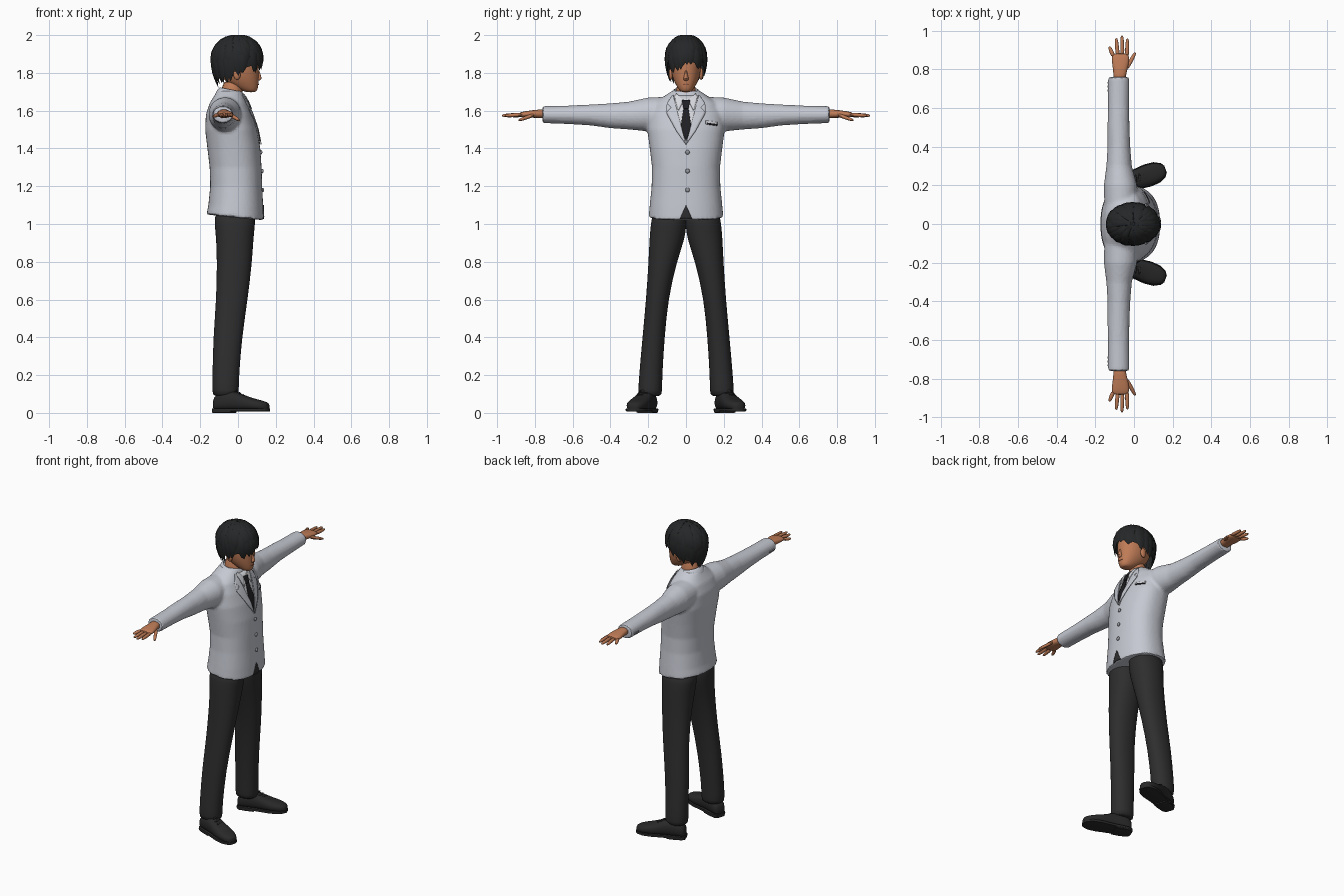
import bpy, bmesh, math, random
from math import sin, cos, pi
from mathutils import Vector as V
from mathutils.bvhtree import BVHTree

random.seed(4)
if "Cube" in bpy.data.objects:
    bpy.data.objects.remove(bpy.data.objects["Cube"])
parts = []


def material(name, r, g, b):
    m = bpy.data.materials.new(name)
    m.use_nodes = True
    m.diffuse_color = (r, g, b, 1)
    m.node_tree.nodes["Principled BSDF"].inputs["Base Color"].default_value = (r, g, b, 1)
    return m


JACKET = material("pale grey cloth", .56, .58, .64)
SHIRT = material("white shirt", .68, .69, .73)
TROUSERS = material("charcoal cloth", .027, .027, .028)
DARK = material("black tie", .014, .014, .017)
HAIR = material("black hair", .019, .02, .021)
SHOE = material("black leather", .022, .022, .022)
SKIN = material("warm skin", .52, .2, .095)
LIP = material("lip", .36, .12, .065)
BUTTON = material("grey button", .3, .31, .34)


def finish(name, bm, mat, sub=0):
    bmesh.ops.recalc_face_normals(bm, faces=bm.faces)
    me = bpy.data.meshes.new(name)
    bm.to_mesh(me)
    bm.free()
    me.materials.append(mat)
    ob = bpy.data.objects.new(name, me)
    bpy.context.collection.objects.link(ob)
    if sub:
        ob.modifiers.new("smooth", "SUBSURF").levels = sub
        ob.modifiers["smooth"].render_levels = sub
    parts.append(ob)
    return ob


def loft(bm, rings, n=20, p=2.0):
    """Skin rings of (centre, axis a, axis b) with superellipse sections."""
    def pw(c):
        return math.copysign(abs(c) ** (2 / p), c)
    loops = [[bm.verts.new(V(c) + V(a) * pw(cos(2 * pi * i / n)) + V(b) * pw(sin(2 * pi * i / n)))
              for i in range(n)] for c, a, b in rings]
    for lo, hi in zip(loops, loops[1:]):
        for i in range(n):
            bm.faces.new((lo[i], lo[i - 1], hi[i - 1], hi[i]))
    bm.faces.new(loops[0])
    bm.faces.new(loops[-1])


def upright(rows, tilt=0):
    """Rows of (z, back x, front x, half width) to horizontal rings."""
    return [(((b + f) / 2, 0, z), ((f - b) / 2, 0, -tilt * (f - b) / 2), (0, w, 0)) for z, b, f, w in rows]


def sideways(rows, s):
    """Rows of (y, x, z, x radius, z radius) to rings along an arm."""
    return [((x, s * y, z), (rx, 0, 0), (0, 0, rz)) for y, x, z, rx, rz in rows]


def ball(name, loc, size, mat):
    bm = bmesh.new()
    bmesh.ops.create_uvsphere(bm, u_segments=14, v_segments=10, radius=1)
    for v in bm.verts:
        v.co = V(loc) + V(a * b for a, b in zip(v.co, size))
    return finish(name, bm, mat)


# Jacket: body and sleeves fused into one skin
bm = bmesh.new()
hem = upright([(1.035, -.167, .136, .198)], .1)
loft(bm, hem + upright([
    (1.10, -.157, .133, .192), (1.2, -.147, .128, .182), (1.3, -.15, .125, .18),
    (1.4, -.162, .118, .192), (1.5, -.174, .1, .205), (1.58, -.17, .074, .2),
    (1.64, -.15, .05, .17), (1.68, -.125, .033, .11), (1.705, -.11, .02, .075)]), 48, 2.3)
for s in (1, -1):
    loft(bm, sideways([
        (.06, -.065, 1.585, .088, .09), (.2, -.07, 1.58, .086, .09), (.3, -.077, 1.574, .066, .074),
        (.4, -.078, 1.573, .059, .066), (.5, -.08, 1.577, .057, .056), (.62, -.08, 1.578, .055, .049),
        (.76, -.08, 1.579, .055, .045)], s), 28)
jacket = finish("jacket", bm, JACKET)
mod = jacket.modifiers.new("fuse", "REMESH")
mod.mode, mod.voxel_size = "VOXEL", .009
mod = jacket.modifiers.new("soften", "SMOOTH")
mod.factor, mod.iterations = .5, 6
bpy.context.view_layer.update()
surface = BVHTree.FromObject(jacket, bpy.context.evaluated_depsgraph_get())


def plate(name, outline, mat, lift, tree=surface):
    """Thin panel of (y, z) points draped on the front of a surface."""
    bm = bmesh.new()
    bm.faces.new([bm.verts.new((1, y, z)) for y, z in outline])
    bmesh.ops.triangulate(bm, faces=bm.faces)
    bmesh.ops.subdivide_edges(bm, edges=bm.edges, cuts=5, use_grid_fill=True)
    for v in bm.verts:
        hit = tree.ray_cast(v.co, V((-1, 0, 0)))[0] or tree.find_nearest(V((.05, v.co.y, v.co.z)))[0]
        v.co.x = hit.x + lift
    ob = finish(name, bm, mat)
    sol = ob.modifiers.new("thickness", "SOLIDIFY")
    sol.thickness, sol.offset = .004, 0
    return ob


# Shirt front, tie, lapels, hem gap and pocket
plate("shirt_front", [(-.065, 1.68), (-.045, 1.58), (0, 1.42), (.045, 1.58), (.065, 1.68)], SHIRT, .002)
plate("tie_blade", [(-.012, 1.62), (-.03, 1.5), (0, 1.44), (.03, 1.5), (.012, 1.62)], DARK, .006)
plate("tie_knot", [(-.022, 1.655), (-.013, 1.61), (.013, 1.61), (.022, 1.655)], DARK, .01)
for s, side in ((1, "left"), (-1, "right")):
    shape = [(.068, 1.685), (.042, 1.58), (0, 1.42), (.05, 1.49), (.105, 1.59), (.078, 1.615), (.1, 1.64)]
    plate(side + "_lapel", [(s * y, z) for y, z in shape], JACKET, .009)
    plate(side + "_shirt_collar", [(s * y, z) for y, z in
          [(.012, 1.655), (.04, 1.6), (.062, 1.675), (.05, 1.69)]], SHIRT, .008)
plate("hem_gap", [(-.033, 1.026), (0, 1.1), (.033, 1.026)], TROUSERS, .002)
plate("pocket_square", [(.105, 1.53), (.165, 1.522), (.165, 1.54), (.105, 1.548)], SHIRT, .003)
plate("pocket_line", [(.11, 1.528), (.165, 1.52), (.165, 1.528), (.11, 1.536)], DARK, .005)
for i, z in enumerate((1.38, 1.28, 1.18)):
    x = surface.ray_cast(V((1, .008, z)), V((-1, 0, 0)))[0].x
    ball(f"front_button_{i + 1}", (x + .003, .008, z), (.007, .012, .012), BUTTON)

# Turned-down collar around the neck
bm = bmesh.new()
rings = []
for i in range(17):
    a = (i / 8 - 1) * 2.1
    out = V((-cos(a), sin(a), 0))
    centre = V((-.035 - .072 * cos(a), .076 * sin(a), 1.702 - .012 * (1 - cos(a))))
    rings.append((centre, out * .014 + V((0, 0, -.022)), out * .006 + V((0, 0, .004))))
loft(bm, rings, 10)
finish("jacket_collar", bm, JACKET, 1)

for s, side in ((1, "left"), (-1, "right")):
    # Trouser leg
    bm = bmesh.new()
    rows = [(1.08, -.015, .088, .11, .09), (1.0, -.017, .092, .109, .095), (.93, -.017, .098, .1, .096),
            (.8, -.018, .124, .094, .075), (.6, -.032, .153, .084, .059), (.4, -.055, .172, .077, .059),
            (.2, -.065, .187, .071, .062), (.11, -.066, .19, .071, .064), (.085, -.066, .19, .067, .06)]
    loft(bm, [((x, s * y, z), (rx, 0, 0), (0, s * ry, 0)) for z, x, y, rx, ry in rows], 20, 2.2)
    finish(side + "_trouser_leg", bm, TROUSERS, 1)

    # Shoe upper, sole and heel, turned outwards
    ahead, across = V((cos(.33), s * sin(.33), 0)), V((-s * sin(.33), cos(.33), 0))
    heel = V((-.128, s * .183, 0))
    bm = bmesh.new()
    rows = [(0, .028, .06), (.015, .042, .085), (.06, .048, .105), (.11, .048, .108), (.16, .052, .086),
            (.21, .057, .068), (.26, .053, .056), (.295, .036, .046), (.308, .018, .036)]
    loft(bm, [(heel + ahead * d + V((0, 0, .012 + h / 2)), across * w, V((0, 0, h / 2)))
              for d, w, h in rows], 18, 2.5)
    finish(side + "_shoe", bm, SHOE, 1)
    for name, low, wide, first, last in (("_sole", .008, 1.05, 0, 9), ("_heel", 0, 1.0, 0, 4)):
        bm = bmesh.new()
        loft(bm, [(heel + ahead * d + V((0, 0, (low + .024) / 2)), across * w * wide,
                   V((0, 0, (.024 - low) / 2))) for d, w, h in rows[first:last]], 12, 8)
        finish(side + name, bm, SHOE)
    # Laces
    for i in range(4):
        c = heel + ahead * (.125 + .02 * i) + V((0, 0, .115 - .011 * i))
        ball(f"{side}_lace_{i + 1}", c, (.006, .026, .006), SHOE)

    # Palm with fingers and thumb
    bm = bmesh.new()
    loft(bm, sideways([(.74, -.076, 1.583, .034, .026), (.78, -.073, 1.584, .033, .022),
                       (.82, -.07, 1.582, .043, .02), (.86, -.07, 1.58, .046, .016),
                       (.885, -.07, 1.578, .042, .011)], s), 16, 2.4)
    for x0, y0, x1, y1, z1 in ((-.106, .865, -.128, .918, 1.57), (-.084, .87, -.092, .962, 1.572),
                               (-.06, .87, -.062, .976, 1.574), (-.036, .865, -.034, .96, 1.574),
                               (-.04, .8, .008, .888, 1.548)):
        a, b = V((x0, s * y0, 1.579)), V((x1, s * y1, z1))
        flat = V(((b - a).y, -(b - a).x, 0)).normalized()
        loft(bm, [(a.lerp(b, t), flat * r, V((0, 0, r))) for t, r in
                  ((0, .012), (.5, .0115), (.85, .0095), (1, .005))], 8)
    finish(side + "_hand", bm, SKIN, 1)
    for i in range(3):
        ball(f"{side}_cuff_button_{i + 1}", (-.133, s * (.69 + .02 * i), 1.57), (.005, .006, .006), BUTTON)
    ball(side + "_ear", (-.005, s * .08, 1.795), (.02, .011, .032), SKIN)

# Head, neck, nose and mouth
bm = bmesh.new()
loft(bm, upright([(1.697, .045, .092, .022), (1.708, .015, .103, .036), (1.73, -.03, .108, .05),
                  (1.76, -.075, .11, .066), (1.8, -.1, .11, .078), (1.85, -.11, .112, .081),
                  (1.9, -.108, .106, .08), (1.945, -.085, .08, .063), (1.97, -.04, .04, .03)]), 24, 2.15)
head = finish("head", bm, SKIN, 1)
bpy.context.view_layer.update()
face = BVHTree.FromObject(head, bpy.context.evaluated_depsgraph_get())
plate("mouth", [(-.02, 1.738), (0, 1.735), (.02, 1.738), (0, 1.742)], LIP, .001, face)
bm = bmesh.new()
loft(bm, upright([(1.6, -.095, .03, .06), (1.68, -.088, .022, .053), (1.77, -.085, .03, .05)]))
finish("neck", bm, SKIN, 1)
bm = bmesh.new()
loft(bm, upright([(1.757, .095, .113, .012), (1.768, .09, .129, .016), (1.785, .09, .122, .01),
                  (1.82, .09, .112, .006)]), 10)
finish("nose", bm, SKIN, 1)

# Hair: a cap with overlapping tapered locks
MID = V((-.003, 0, 1.865))


def scalp(phi, u, k=1.0):
    low = max(0, u - pi / 2)
    r = sin(min(u, pi / 2)) * (1 - .2 * low * low) * k
    h = .128 * k * cos(u) if u < pi / 2 else -.13 * low
    return MID + V((.136 * r * cos(phi), .108 * r * sin(phi), h))


def hairline(phi):
    return 1.75 + .375 * (1 - cos(phi))


bm = bmesh.new()
N, M = 40, 12
grid = [[bm.verts.new(scalp(2 * pi * i / N, .02 + (hairline(2 * pi * i / N) * .93 - .02) * j / M, .97))
         for i in range(N)] for j in range(M + 1)]
for a, b in zip(grid, grid[1:]):
    for i in range(N):
        bm.faces.new((a[i], a[i - 1], b[i - 1], b[i]))
bm.faces.new(grid[0])
finish("hair_cap", bm, HAIR)

bm = bmesh.new()
for count, reach, start, lift in ((30, 1.04, .5, 0), (22, .8, .25, .005), (14, .55, .05, .006)):
    for i in range(count):
        base = 2 * pi * i / count + random.uniform(-.08, .08)
        end = hairline(base) * reach * random.uniform(.94, 1.05)
        swirl = random.uniform(-.05, .3)
        rings = []
        for j in range(8):
            t = j / 7
            phi = base + swirl * t
            p = scalp(phi, start + (end - start) * t)
            normal = (p - MID).normalized()
            w = .026 * (.35 + 1.2 * t) * (1 - t ** 4) + .001
            rings.append((p + normal * (lift * sin(pi * t) - .003 * t), V((-sin(phi), cos(phi), 0)) * w,
                          normal * (.009 * (1 - t ** 3) + .001)))
        loft(bm, rings, 6)
finish("hair_locks", bm, HAIR)

# Smooth shading with crisp creases
bpy.ops.object.select_all(action="DESELECT")
for ob in parts:
    ob.select_set(True)
bpy.context.view_layer.objects.active = jacket
bpy.ops.object.shade_smooth_by_angle(angle=math.radians(45))
